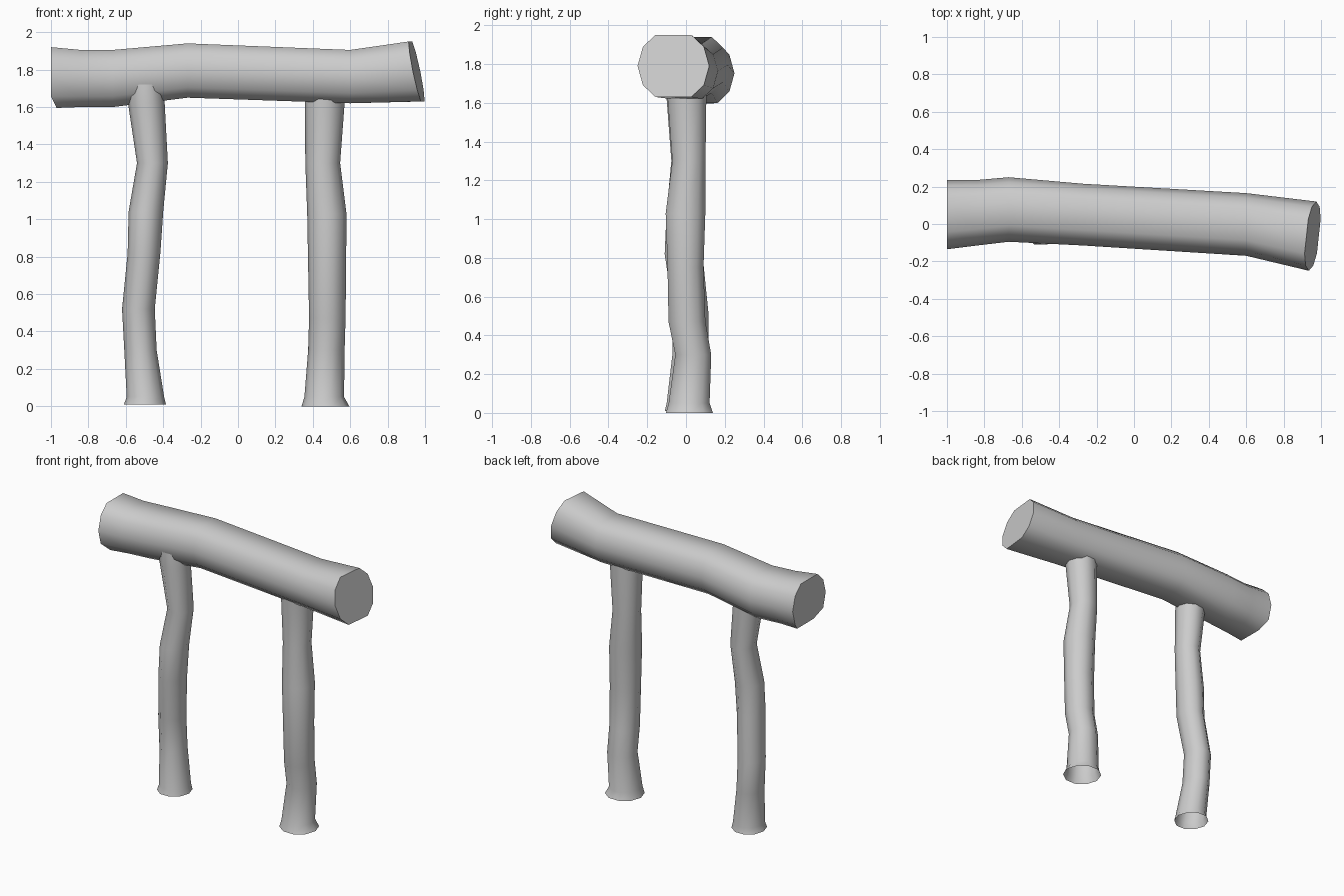
import bpy, bmesh, math

if "Cube" in bpy.data.objects:
    bpy.data.objects.remove(bpy.data.objects["Cube"])

# ten-sided log outline (flat top and bottom), unit half-sizes
LOG = [(1, 0), (.85, .62), (.5, 1), (-.5, 1), (-.85, .62),
       (-1, 0), (-.85, -.62), (-.5, -1), (.5, -1), (.85, -.62)]
ROUND = [(math.cos(math.tau * i / 10), math.sin(math.tau * i / 10)) for i in range(10)]


def skin(name, rings, cap):
    """Join rings of points into a smooth tube, optionally closing both ends."""
    bm = bmesh.new()
    rows = [[bm.verts.new(p) for p in ring] for ring in rings]
    for a, b in zip(rows, rows[1:]):
        for i in range(len(a)):
            j = (i + 1) % len(a)
            bm.faces.new((a[i], a[j], b[j], b[i]))
    if cap:
        bm.faces.new(rows[0])
        bm.faces.new(rows[-1])
    bmesh.ops.recalc_face_normals(bm, faces=bm.faces)
    me = bpy.data.meshes.new(name)
    bm.to_mesh(me)
    bm.free()
    ob = bpy.data.objects.new(name, me)
    bpy.context.collection.objects.link(ob)
    bpy.ops.object.select_all(action='DESELECT')
    ob.select_set(True)
    bpy.context.view_layer.objects.active = ob
    bpy.ops.object.shade_smooth_by_angle(angle=math.radians(50))
    return ob


# crossbeam: x, y min, y max, z min, z max
beam = [(-1, -.135, .235, 1.595, 1.92), (-.84, -.115, .235, 1.60, 1.905),
        (-.67, -.095, .25, 1.60, 1.905), (-.27, -.115, .215, 1.65, 1.94),
        (.6, -.17, .165, 1.62, 1.905), (.955, -.25, .12, 1.63, 1.95)]
rings = []
for k, (x, y0, y1, z0, z1) in enumerate(beam):
    ring = []
    for u, v in LOG:
        px = x
        if k == len(beam) - 1:      # slanted saw cut on the right end
            px += .02 * u - .033 * v
        if k == 0 and v == -1:      # chamfered lower edge on the left end
            px += .03
        ring.append((px, (y0 + y1) / 2 + u * (y1 - y0) / 2, (z0 + z1) / 2 + v * (z1 - z0) / 2))
    rings.append(ring)
skin("crossbeam", rings, True)

# posts, open underneath: z, x min, x max, y min, y max
left = [(.01, -.61, -.385, -.115, .12), (.05, -.595, -.395, -.105, .11),
        (.30, -.608, -.435, -.075, .12), (.52, -.62, -.445, -.07, .12),
        (.82, -.59, -.415, -.115, .09), (1.04, -.585, -.40, -.105, .09),
        (1.30, -.54, -.375, -.08, .10), (1.62, -.588, -.392, -.105, .10),
        (1.72, -.59, -.40, -.10, .10)]
right = [(0, .34, .595, -.11, .145), (.05, .355, .567, -.095, .127),
         (.30, .375, .57, -.06, .135), (.47, .38, .575, -.095, .105),
         (.75, .375, .578, -.10, .095), (1.03, .37, .58, -.11, .105),
         (1.30, .36, .546, -.075, .105), (1.62, .357, .57, -.10, .11),
         (1.70, .36, .57, -.10, .11)]
for name, post in (("left_post", left), ("right_post", right)):
    skin(name, [[((x0 + x1) / 2 + u * (x1 - x0) / 2, (y0 + y1) / 2 + v * (y1 - y0) / 2, z)
                 for u, v in ROUND] for z, x0, x1, y0, y1 in post], False)
